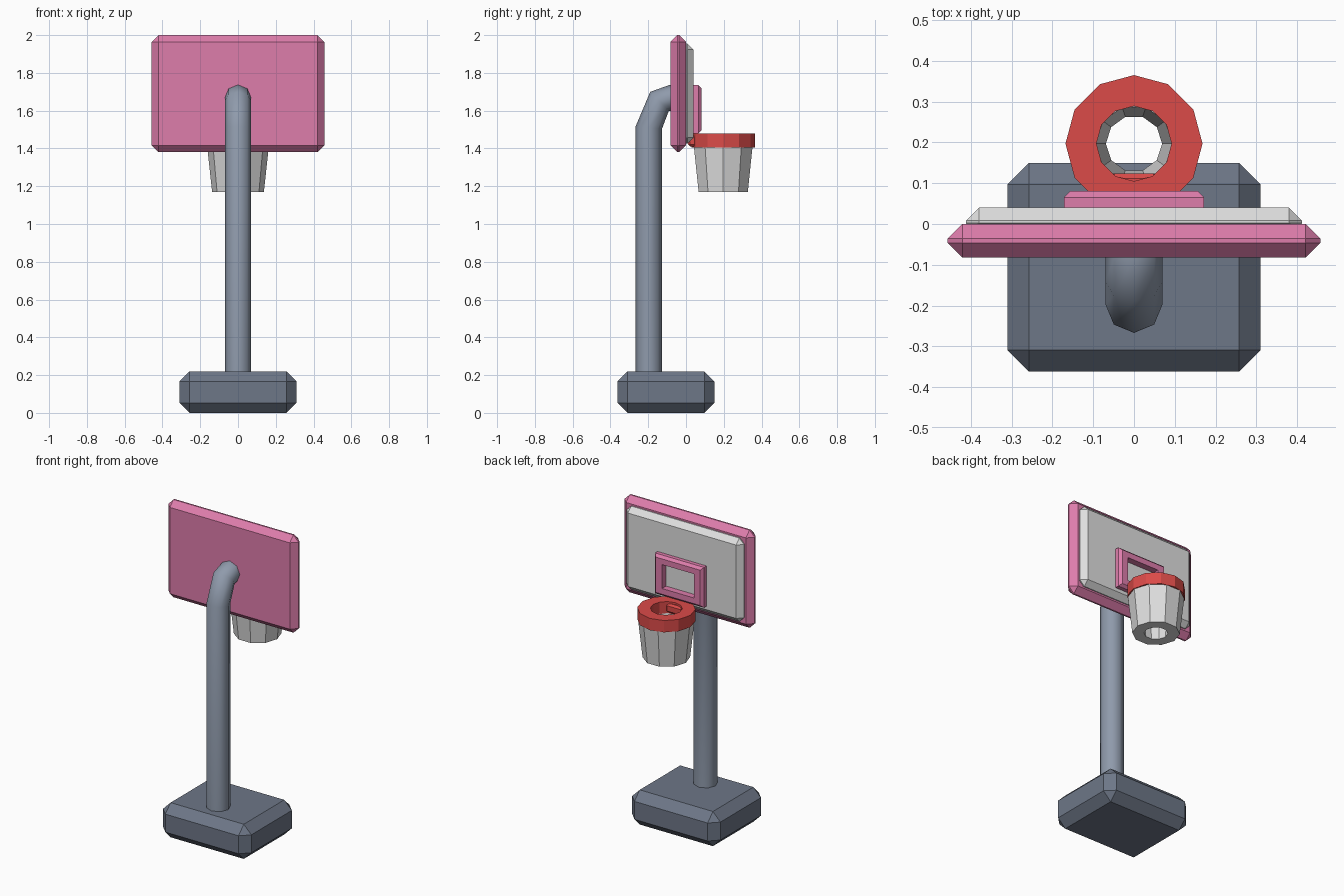
import bpy
import bmesh
from math import sin, cos, pi
from mathutils import Vector

default = bpy.data.objects.get("Cube")
if default:
    bpy.data.objects.remove(default, do_unlink=True)


def material(name, r, g, b):
    color = [(c / 255) ** 2.2 for c in (r, g, b)] + [1]
    mat = bpy.data.materials.new(name)
    mat.use_nodes = True
    mat.diffuse_color = color
    mat.node_tree.nodes["Principled BSDF"].inputs["Base Color"].default_value = color
    return mat


slate = material("dark slate", 109, 118, 134)
steel = material("light steel", 142, 153, 170)
pink = material("pink", 221, 124, 170)
white = material("off white", 222, 222, 222)
red = material("rim red", 218, 76, 74)


def finish(bm, name, mat):
    bmesh.ops.recalc_face_normals(bm, faces=bm.faces)
    mesh = bpy.data.meshes.new(name)
    bm.to_mesh(mesh)
    bm.free()
    mesh.materials.append(mat)
    obj = bpy.data.objects.new(name, mesh)
    bpy.context.collection.objects.link(obj)
    return obj


def chamfer_box(name, low, high, chamfer, mat):
    low, high = Vector(low), Vector(high)
    bm = bmesh.new()
    bmesh.ops.create_cube(bm, size=1)
    bmesh.ops.scale(bm, vec=high - low, verts=bm.verts)
    bmesh.ops.translate(bm, vec=(low + high) / 2, verts=bm.verts)
    bmesh.ops.bevel(bm, geom=bm.edges[:], offset=chamfer, segments=1, affect='EDGES')
    return finish(bm, name, mat)


def loft(name, loops, mat, ring=False):
    """Skin a list of equal loops; ring joins last to first, otherwise cap the ends."""
    bm = bmesh.new()
    rows = [[bm.verts.new(p) for p in loop] for loop in loops]
    pairs = list(zip(rows, rows[1:]))
    if ring:
        pairs.append((rows[-1], rows[0]))
    else:
        bm.faces.new(rows[0])
        bm.faces.new(rows[-1])
    n = len(rows[0])
    for a, b in pairs:
        for i in range(n):
            j = (i + 1) % n
            bm.faces.new((a[i], a[j], b[j], b[i]))
    return finish(bm, name, mat)


def circle(radius, z, sides, y=0.197):
    return [(radius * cos(2 * pi * i / sides), y + radius * sin(2 * pi * i / sides), z)
            for i in range(sides)]


# Base and bent pole
chamfer_box("base", (-0.31, -0.362, 0), (0.31, 0.15, 0.22), 0.053, slate)

POLE_R = 0.07
path = [(-0.197, 0.2, 0), (-0.197, 1.51, 0.1), (-0.14, 1.65, pi / 4),
        (-0.085, 1.667, pi / 2), (-0.04, 1.667, pi / 2)]
loops = []
for y, z, tilt in path:
    loop = []
    for i in range(8):
        a = i * pi / 4
        side, depth = POLE_R * cos(a), POLE_R * sin(a)
        loop.append((side, y + depth * cos(tilt), z - depth * sin(tilt)))
    loops.append(loop)
pole = loft("pole", loops, steel)
for face in pole.data.polygons:
    face.use_smooth = len(face.vertices) == 4

# Backboard with its inset playing face
chamfer_box("backboard", (-0.457, -0.082, 1.38), (0.457, 0, 2), 0.036, pink)
chamfer_box("board_face", (-0.412, -0.03, 1.425), (0.412, 0.04, 1.955), 0.032, white)

# Raised target frame, swept as rectangles through its cross-section
section = [(0.172, 0.128, 0.03), (0.172, 0.128, 0.065), (0.156, 0.112, 0.081),
           (0.112, 0.076, 0.081), (0.112, 0.076, 0.03)]
loft("target_frame",
     [[(sx * w, y, 1.607 + sz * h) for sx, sz in ((1, 1), (-1, 1), (-1, -1), (1, -1))]
      for w, h, y in section], pink, ring=True)

# Rim, its bracket and the net
loft("rim", [circle(r, z, 12) for r, z in
             ((0.168, 1.405), (0.168, 1.48), (0.092, 1.48), (0.092, 1.405))],
     red, ring=True)
chamfer_box("rim_bracket", (-0.06, 0.01, 1.41), (0.06, 0.124, 1.468), 0.012, red)
loft("net", [circle(r, z, 10) for r, z in
             ((0.137, 1.17), (0.163, 1.408), (0.094, 1.408), (0.069, 1.17))],
     white, ring=True)
